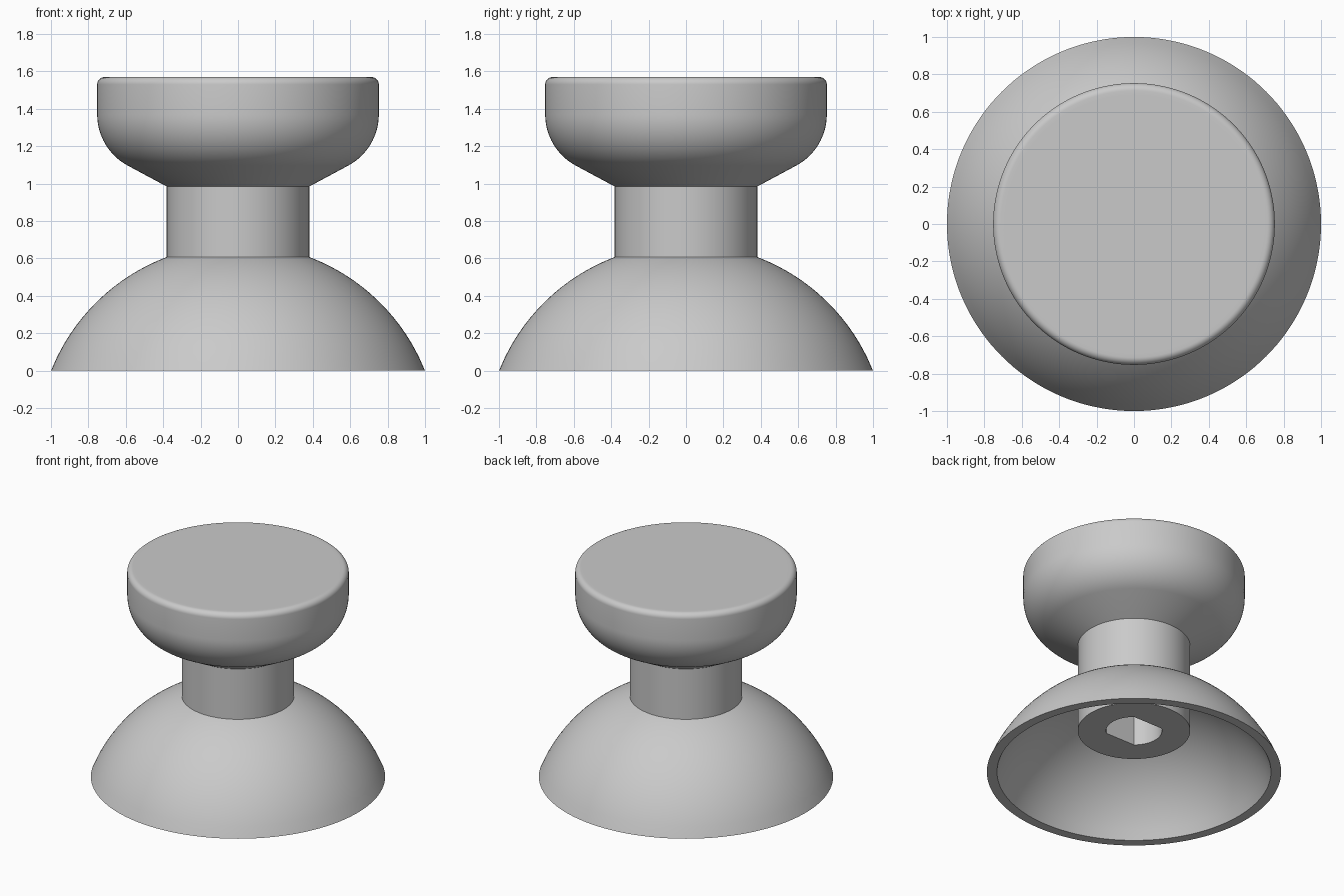
import bpy
import bmesh
from math import sin, cos, radians, sqrt, tau

cube = bpy.data.objects.get("Cube")
if cube:
    bpy.data.objects.remove(cube, do_unlink=True)

SEGMENTS = 144
STEM = 0.382

grey = bpy.data.materials.new("light grey")
grey.use_nodes = True
colour = (0.59, 0.59, 0.59, 1)
grey.diffuse_color = colour
grey.node_tree.nodes["Principled BSDF"].inputs["Base Color"].default_value = colour


def loft(name, rings, cap_end=False):
    """Skin rings of (radius, z[, flat]); flat limits y to make two flat sides."""
    bm = bmesh.new()
    loops = []
    for radius, z, *flat in rings:
        limit = flat[0] if flat else radius
        loop = []
        for i in range(SEGMENTS):
            a = tau * i / SEGMENTS
            y = max(-limit, min(limit, radius * sin(a)))
            loop.append(bm.verts.new((radius * cos(a), y, z)))
        loops.append(loop)
    if cap_end:
        bm.faces.new(loops[-1])
    for low, high in zip(loops, loops[1:]):
        for i in range(SEGMENTS):
            j = (i + 1) % SEGMENTS
            bm.faces.new((low[i], low[j], high[j], high[i]))
    bmesh.ops.recalc_face_normals(bm, faces=bm.faces)
    mesh = bpy.data.meshes.new(name)
    bm.to_mesh(mesh)
    bm.free()
    mesh.materials.append(grey)
    obj = bpy.data.objects.new(name, mesh)
    bpy.context.collection.objects.link(obj)
    bpy.ops.object.select_all(action="DESELECT")
    obj.select_set(True)
    bpy.context.view_layer.objects.active = obj
    bpy.ops.object.shade_smooth_by_angle(angle=radians(30))


def arc(cx, cz, radius, start, end, steps):
    angles = [radians(start + (end - start) * i / steps) for i in range(steps + 1)]
    return [(cx + radius * cos(a), cz + radius * sin(a)) for a in angles]


def dome_side(rim, steps=28):
    """Spherical profile from rim to stem, about a shared centre below the base."""
    depth = 0.4
    ball = sqrt(rim * rim + depth * depth)
    radii = [rim + (STEM - rim) * sin(tau / 4 * i / steps) for i in range(steps + 1)]
    return [(r, sqrt(ball * ball - r * r) - depth) for r in radii]


# Hollow dome skirt, open in the middle where the stem passes through
loft("dome_skirt", dome_side(1.0)[::-1] + dome_side(0.931))

# Stem, joined to the knob above, with a double-flat socket in its underside
socket = 0.19
flat = socket * sin(radians(50))
loft("stem",
     [(STEM, 0.985), (STEM, 0.322), (socket, 0.322, flat), (socket, 0.8, flat)],
     cap_end=True)

# Thumb knob: sloped underside, rounded side, softened top edge
loft("thumb_knob",
     [(STEM, 0.985)]
     + arc(0.442, 1.37, 0.311, -61, 0, 16)
     + arc(0.713, 1.53, 0.04, 0, 90, 8)
     + [(0.69, 1.57)],
     cap_end=True)
